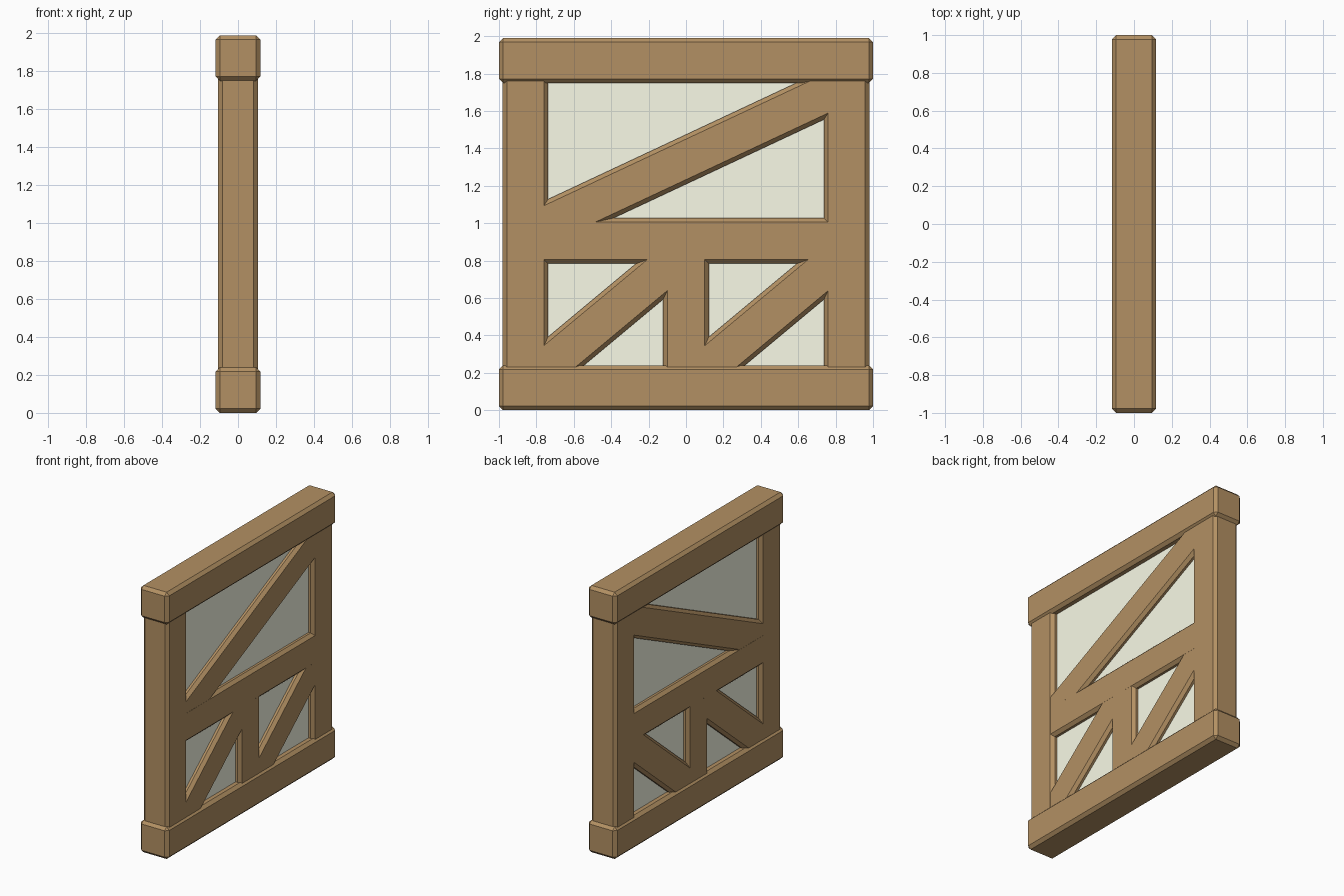
import bpy, bmesh
from math import radians, cos
from mathutils import Matrix

if "Cube" in bpy.data.objects:
    bpy.data.objects.remove(bpy.data.objects["Cube"])


def material(name, color):
    m = bpy.data.materials.new(name)
    m.diffuse_color = color
    m.use_nodes = True
    m.node_tree.nodes["Principled BSDF"].inputs["Base Color"].default_value = m.diffuse_color
    return m


wood = material("wood", (0.45, 0.28, 0.125, 1))
cream = material("cream", (0.95, 0.96, 0.8, 1))


def beam(name, size, y, z, angle=0, chamfer=0.022, mat=wood):
    """Chamfered box of the given size, tilted about x and placed in the y-z plane."""
    bm = bmesh.new()
    bmesh.ops.create_cube(bm, size=1)
    bmesh.ops.scale(bm, vec=size, verts=bm.verts)
    if chamfer:
        bmesh.ops.bevel(bm, geom=bm.edges[:], offset=chamfer, segments=1,
                        affect='EDGES', clamp_overlap=True)
    bm.transform(Matrix.Translation((0, y, z)) @ Matrix.Rotation(radians(angle), 4, 'X'))
    me = bpy.data.meshes.new(name)
    bm.to_mesh(me)
    bm.free()
    me.materials.append(mat)
    ob = bpy.data.objects.new(name, me)
    bpy.context.collection.objects.link(ob)
    return ob


# Top and bottom beams
beam("bottom_beam", (0.235, 2.0, 0.24), 0, 0.12)
beam("top_beam", (0.235, 2.0, 0.24), 0, 1.87)

# Side posts, middle rail and short centre post
for side, s in (("left", -1), ("right", 1)):
    beam(side + "_post", (0.21, 0.242, 1.8), s * 0.859, 1.0)
beam("middle_rail", (0.2096, 1.7, 0.244), 0, 0.905)
beam("centre_post", (0.2092, 0.244, 0.8), 0, 0.5)

# Diagonal braces
beam("upper_brace", (0.2086, 1.7 / cos(radians(25.1)), 0.24), 0, 1.341, 25.1)
for side, s in (("left", -1), ("right", 1)):
    beam(side + "_lower_brace", (0.2088, 1.067, 0.24), s * 0.43, 0.492, 39.8)

# Infill panel behind the braces
beam("panel", (0.13, 1.64, 1.68), 0, 1.0, chamfer=0, mat=cream)
